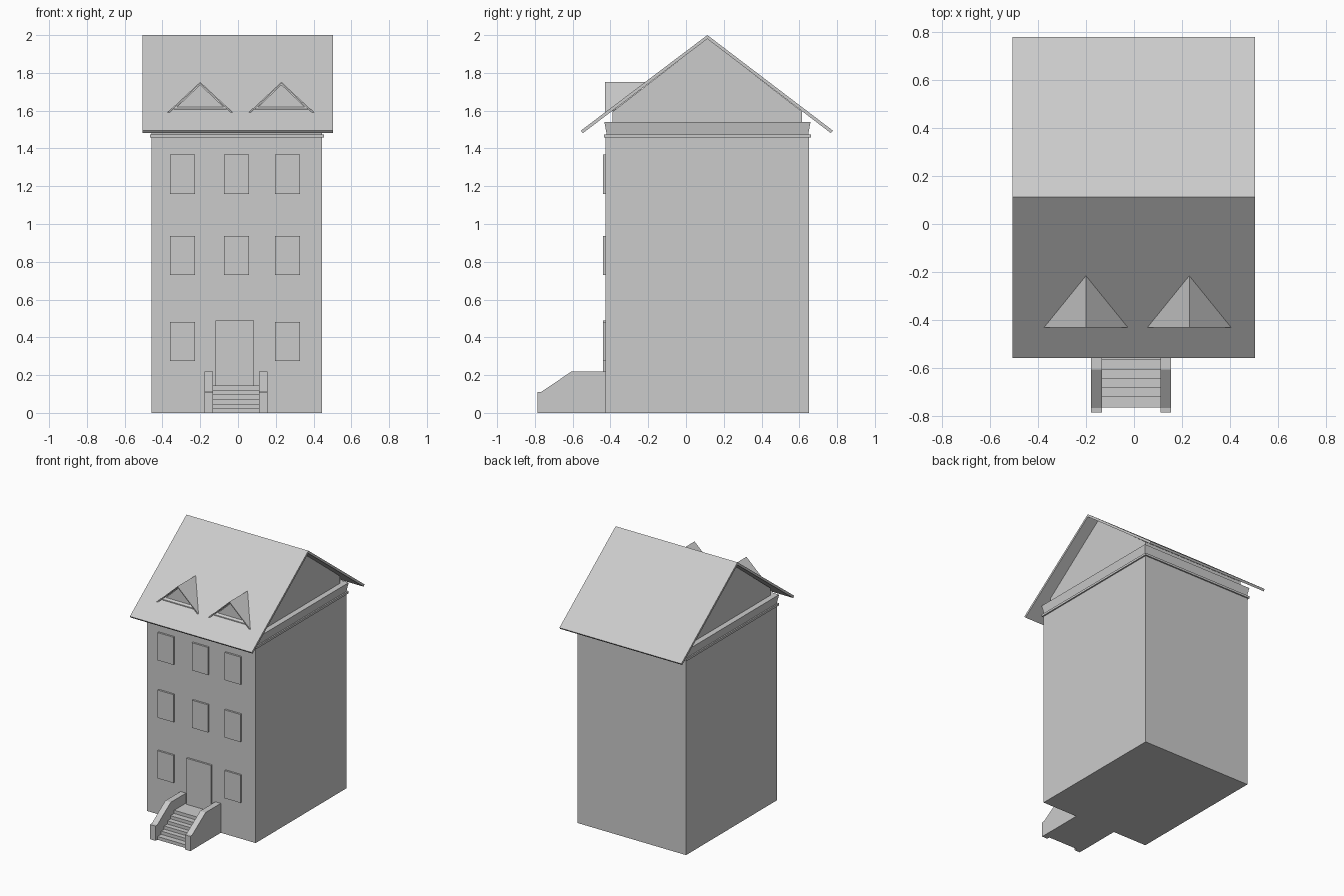
import bpy
import bmesh
from mathutils import Vector

if "Cube" in bpy.data.objects:
    bpy.data.objects.remove(bpy.data.objects["Cube"], do_unlink=True)

GREY = (0.6, 0.6, 0.6, 1)
stone = bpy.data.materials.new("plain_grey")
stone.use_nodes = True
stone.diffuse_color = GREY
stone.node_tree.nodes["Principled BSDF"].inputs["Base Color"].default_value = GREY


def finish(name, bm):
    bmesh.ops.recalc_face_normals(bm, faces=bm.faces)
    mesh = bpy.data.meshes.new(name)
    bm.to_mesh(mesh)
    bm.free()
    mesh.materials.append(stone)
    obj = bpy.data.objects.new(name, mesh)
    bpy.context.collection.objects.link(obj)
    return obj


def prism(name, profile, start, end, axis="x"):
    """Extrude a (y, z) profile along x, or an (x, z) profile along y."""
    bm = bmesh.new()
    if axis == "x":
        pts, step = [(start, a, b) for a, b in profile], Vector((end - start, 0, 0))
    else:
        pts, step = [(a, start, b) for a, b in profile], Vector((0, end - start, 0))
    face = bm.faces.new([bm.verts.new(p) for p in pts])
    moved = bmesh.ops.extrude_face_region(bm, geom=[face], use_keep_orig=True)["geom"]
    bmesh.ops.translate(bm, vec=step, verts=[v for v in moved if isinstance(v, bmesh.types.BMVert)])
    return finish(name, bm)


def box(name, x, y, z, flare=0):
    """Box from three ranges; flare widens its top outward."""
    bm = bmesh.new()
    for v in bmesh.ops.create_cube(bm, size=1)["verts"]:
        signs = [1 if c > 0 else -1 for c in v.co]
        grow = flare if signs[2] > 0 else 0
        v.co = [r[s > 0] for r, s in zip((x, y, z), signs)]
        v.co.x += signs[0] * grow
        v.co.y += signs[1] * grow
    return finish(name, bm)


FRONT, BACK = -0.425, 0.652
LEFT, RIGHT = -0.457, 0.444
RIDGE_Y = 0.113

# Walls and cornice
box("house_walls", (LEFT, RIGHT), (FRONT, BACK), (0, 1.46))
box("cornice_ledge", (LEFT - 0.01, RIGHT + 0.01), (FRONT - 0.01, BACK + 0.01), (1.458, 1.474))
box("cornice_band", (LEFT, RIGHT), (FRONT + 0.005, BACK - 0.005), (1.474, 1.54), 0.012)

# Attic with gable ends
prism("attic", [(-0.388, 1.54), (0.614, 1.54), (0.614, 1.595), (RIDGE_Y, 1.982), (-0.388, 1.595)],
      LEFT + 0.03, RIGHT - 0.03)

# Pitched roof sheet
prism("roof", [(-0.557, 1.494), (RIDGE_Y, 2), (0.778, 1.494), (0.767, 1.481),
               (RIDGE_Y, 1.98), (-0.546, 1.481)], -0.506, 0.504)

# Dormers: a thin folded roof running back into the slope, and a recessed face
for side, cx in (("right", -0.2), ("left", 0.23)):
    bm = bmesh.new()
    ridge_front = bm.verts.new((cx, -0.43, 1.752))
    ridge_back = bm.verts.new((cx, -0.208, 1.752))
    for s in (-1, 1):
        corner = bm.verts.new((cx + s * 0.176, -0.43, 1.588))
        bm.faces.new((ridge_front, ridge_back, corner))
    cover = finish(side + "_dormer_roof", bm)
    thick = cover.modifiers.new("thickness", "SOLIDIFY")
    thick.thickness = 0.008
    thick.offset = -1 if cover.data.polygons[0].normal.z > 0 else 1
    prism(side + "_dormer_face", [(cx - 0.145, 1.6), (cx + 0.145, 1.6), (cx, 1.738)],
          -0.39, -0.24, "y")
    box(side + "_dormer_sill", (cx - 0.14, cx + 0.14), (-0.41, -0.37), (1.597, 1.609))

# Windows in a three by three grid, with the door in place of the lower middle one
for floor, z in enumerate((0.275, 0.73, 1.16)):
    for col, x in enumerate((-0.36, -0.075, 0.196)):
        if floor or col != 1:
            box(f"window_{floor}_{col}", (x, x + 0.132), (FRONT - 0.014, FRONT + 0.01), (z, z + 0.207))
box("front_door", (-0.118, 0.084), (FRONT - 0.014, FRONT + 0.01), (0.1, 0.49))

# Front steps
stair = [(FRONT + 0.01, 0), (-0.763, 0)]
edges = (-0.763, -0.72, -0.683, -0.646, -0.608, -0.565)
for i, y in enumerate(edges):
    z = (i + 1) * 0.145 / len(edges)
    stair += [(y, z), (edges[i + 1] if i < len(edges) - 1 else FRONT + 0.01, z)]
stair = [p for i, p in enumerate(stair) if i == 0 or p != stair[i - 1]]
prism("front_steps", stair, -0.136, 0.112)

# Sloping walls beside the steps
rail = [(FRONT + 0.01, 0), (-0.785, 0), (-0.785, 0.11), (-0.765, 0.112), (-0.605, 0.22), (FRONT + 0.01, 0.22)]
for side, x in (("right", -0.178), ("left", 0.11)):
    prism(side + "_step_wall", rail, x, x + 0.045)
